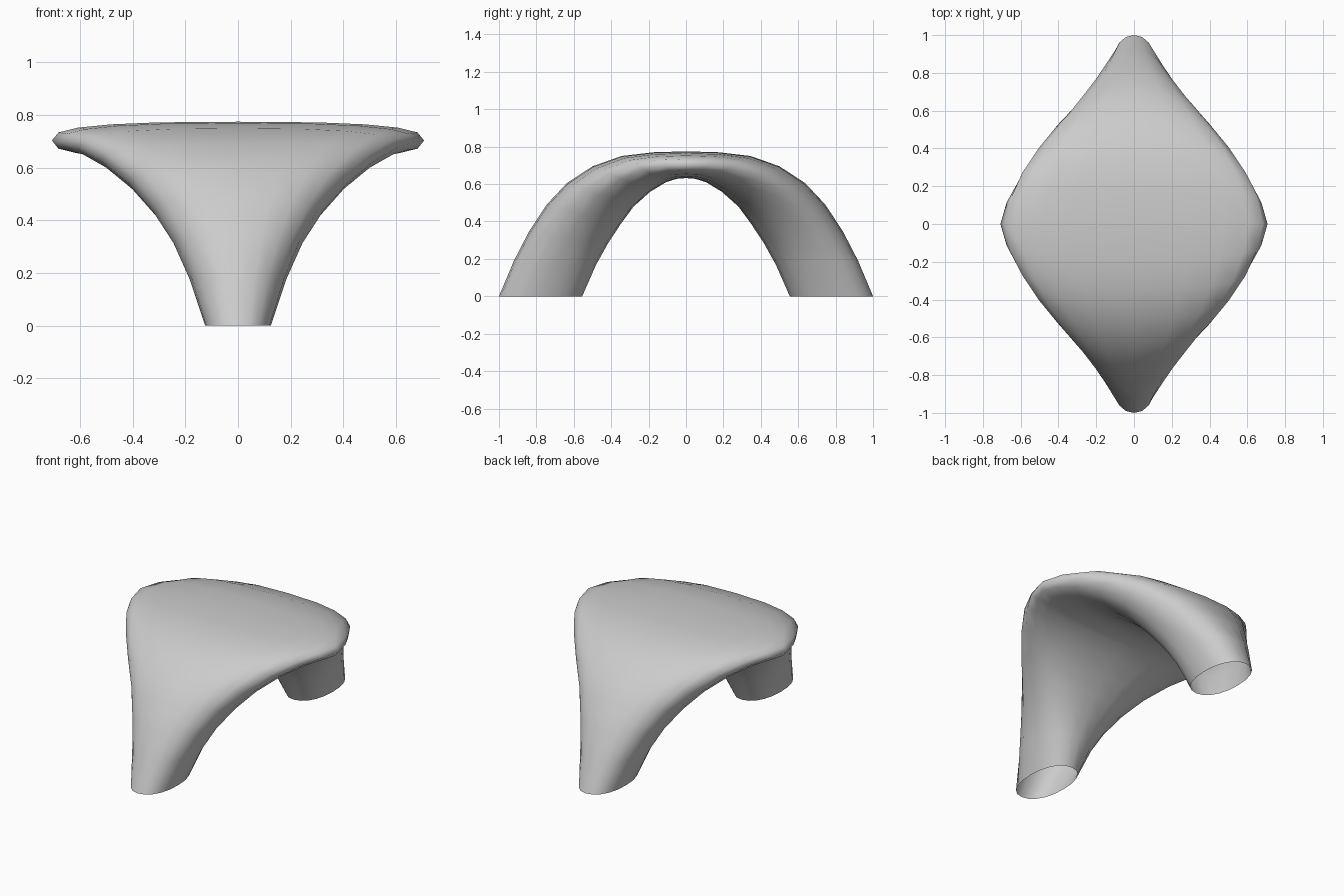
import bpy, bmesh, math

cube = bpy.data.objects.get("Cube")
if cube:
    bpy.data.objects.remove(cube)

# Half of the arch from foot to crown: outer y, outer z, inner y, inner z, half width
STATIONS = [
    (1.00, 0.00, 0.555, 0.00, 0.125),
    (0.92, 0.19, 0.48, 0.17, 0.185),
    (0.84, 0.345, 0.417, 0.283, 0.245),
    (0.745, 0.49, 0.35, 0.385, 0.325),
    (0.637, 0.605, 0.28, 0.48, 0.417),
    (0.50, 0.695, 0.19, 0.56, 0.52),
    (0.345, 0.75, 0.107, 0.61, 0.612),
    (0.175, 0.77, 0.05, 0.628, 0.675),
    (0.00, 0.775, 0.00, 0.632, 0.707),
]
SIDES = 20


def power(v, e):
    return math.copysign(abs(v) ** e, v)


def section(bm, station, side, fullness):
    """Rounded cross-section ring spanning the inner and outer profile."""
    oy, oz, iy, iz, width = station
    ring = []
    for i in range(SIDES):
        a = math.tau * i / SIDES
        x = width * power(math.cos(a), 2 / fullness)
        t = 0.5 + 0.5 * power(math.sin(a), 2 / fullness)
        y = iy + (oy - iy) * t
        ring.append(bm.verts.new((x, side * y, iz + (oz - iz) * t)))
    return ring


# Sweep the rings from the front foot over the crown to the back foot
bm = bmesh.new()
last = len(STATIONS) - 1
rings = []
for k in range(-last, last + 1):
    index = last - abs(k)
    side = -1 if k < 0 else 1
    rings.append(section(bm, STATIONS[index], side, 2.2 + 0.6 * index / last))
for lower, upper in zip(rings, rings[1:]):
    for i in range(SIDES):
        j = (i + 1) % SIDES
        bm.faces.new((lower[i], lower[j], upper[j], upper[i]))
bmesh.ops.recalc_face_normals(bm, faces=bm.faces)
for face in bm.faces:
    face.smooth = True

mesh = bpy.data.meshes.new("arched_shell")
bm.to_mesh(mesh)
bm.free()
arch = bpy.data.objects.new("arched_shell", mesh)
bpy.context.collection.objects.link(arch)

# Plain grey finish
grey = bpy.data.materials.new("light_grey")
grey.use_nodes = True
colour = (0.6, 0.6, 0.6, 1)
grey.diffuse_color = colour
grey.node_tree.nodes["Principled BSDF"].inputs["Base Color"].default_value = colour
mesh.materials.append(grey)
